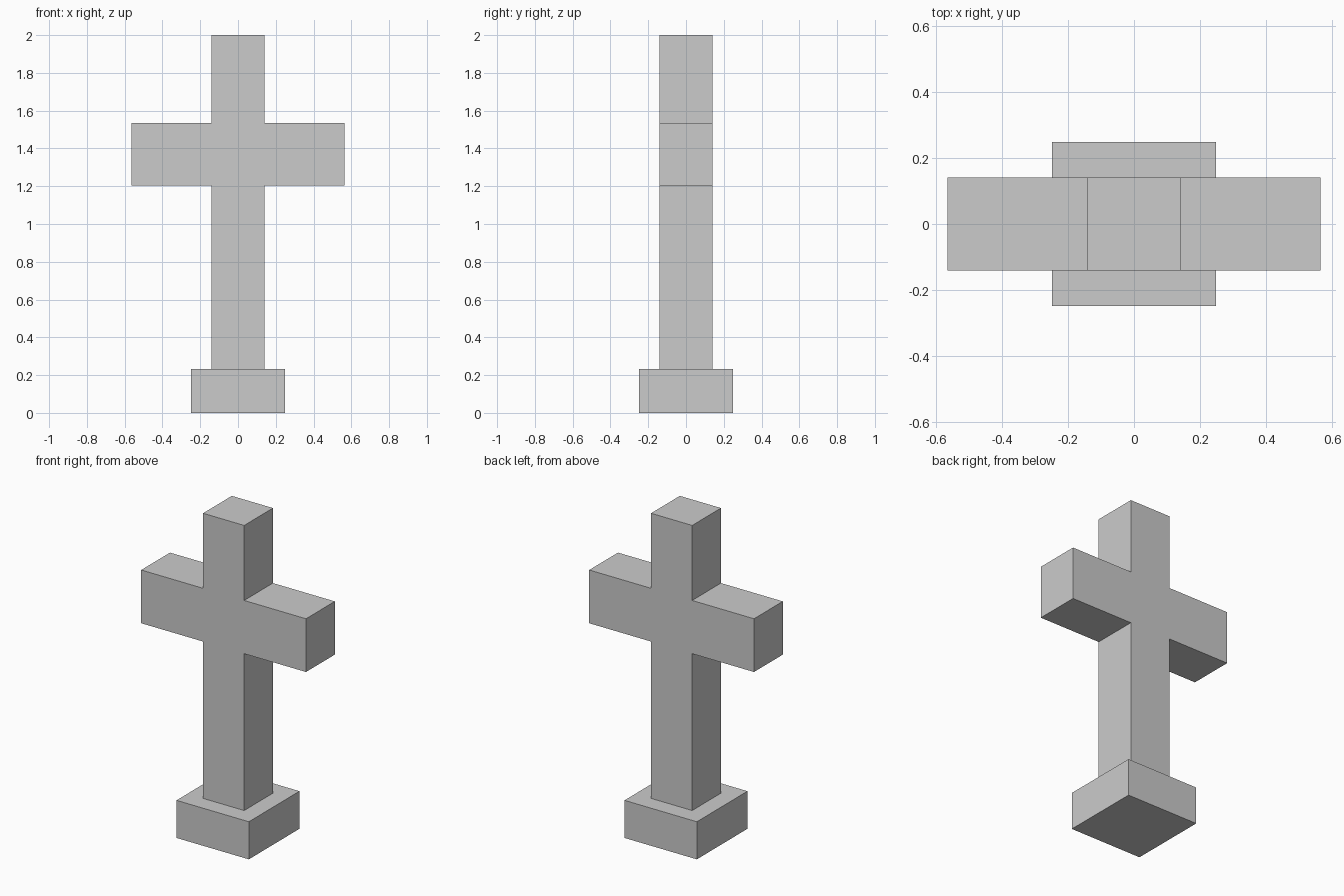
import bpy
import bmesh
from mathutils import Vector

cube = bpy.data.objects.get("Cube")
if cube:
    bpy.data.objects.remove(cube, do_unlink=True)

# Stone colour
stone = bpy.data.materials.new("grey stone")
stone.use_nodes = True
grey = (0.6, 0.6, 0.6, 1.0)
stone.diffuse_color = grey
stone.node_tree.nodes["Principled BSDF"].inputs["Base Color"].default_value = grey

# Main dimensions
HALF_SHAFT = 0.141
HALF_ARM = 0.565
HALF_BASE = 0.248
BASE_TOP, ARM_BOTTOM, ARM_TOP, TOP = 0.233, 1.205, 1.535, 2.0


def extruded(name, profile, half_depth):
    """Extrude a front-facing (x, z) outline through y."""
    bm = bmesh.new()
    face = bm.faces.new([bm.verts.new((x, -half_depth, z)) for x, z in profile])
    result = bmesh.ops.extrude_face_region(bm, geom=[face], use_keep_orig=True)
    moved = [v for v in result["geom"] if isinstance(v, bmesh.types.BMVert)]
    bmesh.ops.translate(bm, verts=moved, vec=Vector((0, 2 * half_depth, 0)))
    bmesh.ops.recalc_face_normals(bm, faces=bm.faces)
    mesh = bpy.data.meshes.new(name)
    bm.to_mesh(mesh)
    bm.free()
    mesh.materials.append(stone)
    obj = bpy.data.objects.new(name, mesh)
    bpy.context.collection.objects.link(obj)
    return obj


def mirrored(right_half):
    """Complete a symmetric outline from its +x half, listed bottom to top."""
    return right_half + [(-x, z) for x, z in reversed(right_half)]


# Square plinth
extruded("plinth", mirrored([(HALF_BASE, 0), (HALF_BASE, BASE_TOP)]), HALF_BASE)

# Upright and arms as one block
extruded("cross", mirrored([
    (HALF_SHAFT, BASE_TOP),
    (HALF_SHAFT, ARM_BOTTOM),
    (HALF_ARM, ARM_BOTTOM),
    (HALF_ARM, ARM_TOP),
    (HALF_SHAFT, ARM_TOP),
    (HALF_SHAFT, TOP),
]), HALF_SHAFT)
